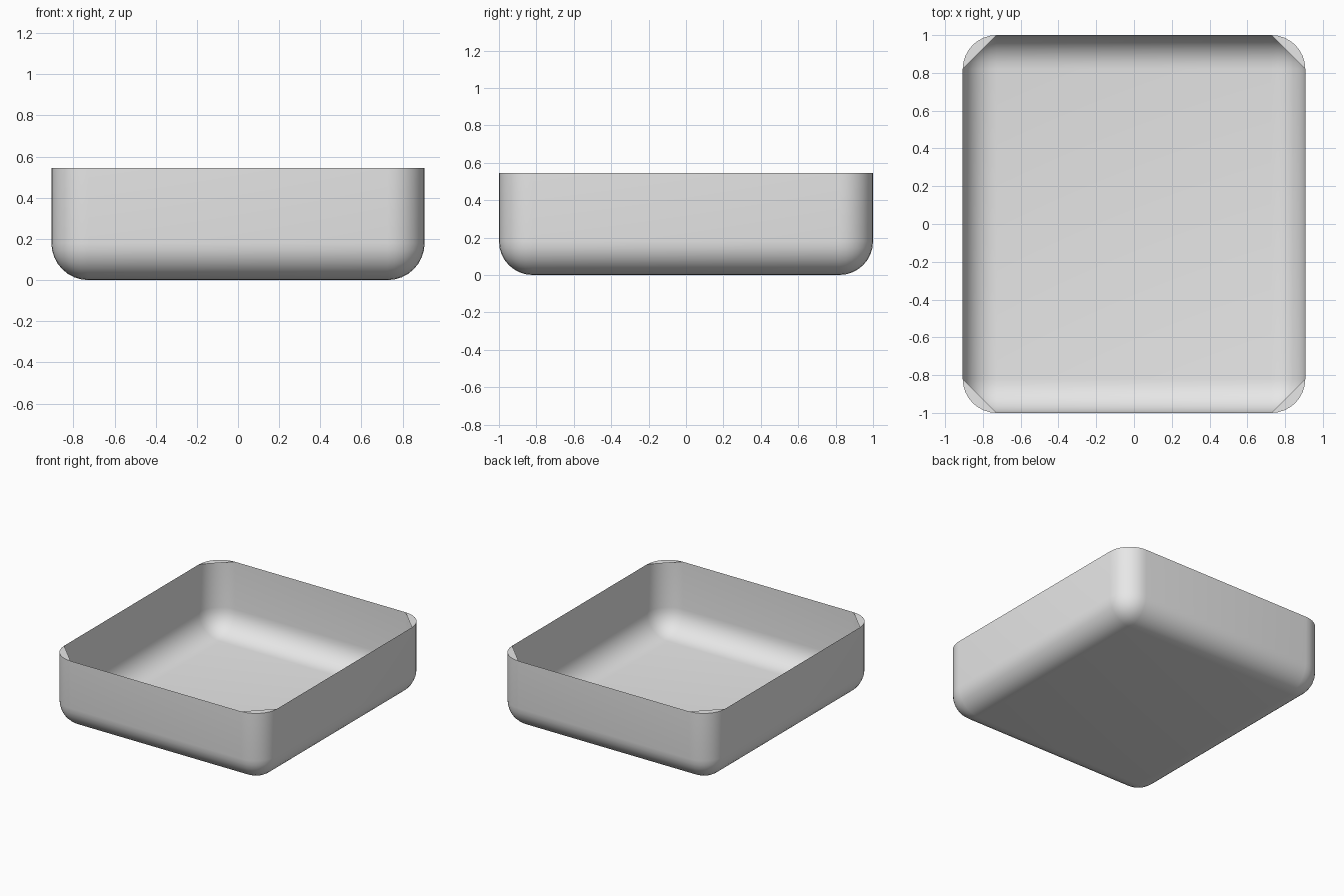
import bpy
import bmesh

HALF_X, HALF_Y, HEIGHT = 0.907, 1.0, 0.545
RADIUS, SEGMENTS = 0.18, 8

cube = bpy.data.objects.get("Cube")
if cube:
    bpy.data.objects.remove(cube, do_unlink=True)

# Single grey material
grey = bpy.data.materials.new("light_grey")
grey.use_nodes = True
colour = (0.8, 0.8, 0.8, 1.0)
grey.diffuse_color = colour
grey.node_tree.nodes["Principled BSDF"].inputs["Base Color"].default_value = colour

# Block with the tray's outer size
bm = bmesh.new()
bmesh.ops.create_cube(bm, size=1)
for v in bm.verts:
    v.co.x *= 2 * HALF_X
    v.co.y *= 2 * HALF_Y
    v.co.z = (v.co.z + 0.5) * HEIGHT

# Round every edge except those of the rim
edges = [e for e in bm.edges if min(v.co.z for v in e.verts) < 0.01]
bmesh.ops.bevel(bm, geom=edges, offset=RADIUS, offset_type='OFFSET',
                segments=SEGMENTS, profile=0.5, affect='EDGES')

# Cut the four corner caps from the top, then open the middle
def top_face():
    return max((f for f in bm.faces if f.normal.z > 0.9),
               key=lambda f: f.calc_area())

bm.normal_update()
for sx in (-1, 1):
    for sy in (-1, 1):
        face = top_face()
        on_side = min(face.verts, key=lambda v: (v.co.x - sx * HALF_X) ** 2
                      + (v.co.y - sy * (HALF_Y - RADIUS)) ** 2)
        on_end = min(face.verts, key=lambda v: (v.co.x - sx * (HALF_X - RADIUS)) ** 2
                     + (v.co.y - sy * HALF_Y) ** 2)
        bmesh.utils.face_split(face, on_side, on_end)
        bm.normal_update()
bmesh.ops.delete(bm, geom=[top_face()], context='FACES_ONLY')

mesh = bpy.data.meshes.new("open_tray")
bm.to_mesh(mesh)
bm.free()
mesh.materials.append(grey)
tray = bpy.data.objects.new("open_tray", mesh)
bpy.context.collection.objects.link(tray)

# Smooth rounded walls with a crisp rim
bpy.ops.object.select_all(action='DESELECT')
tray.select_set(True)
bpy.context.view_layer.objects.active = tray
bpy.ops.object.shade_smooth_by_angle(angle=0.6)
